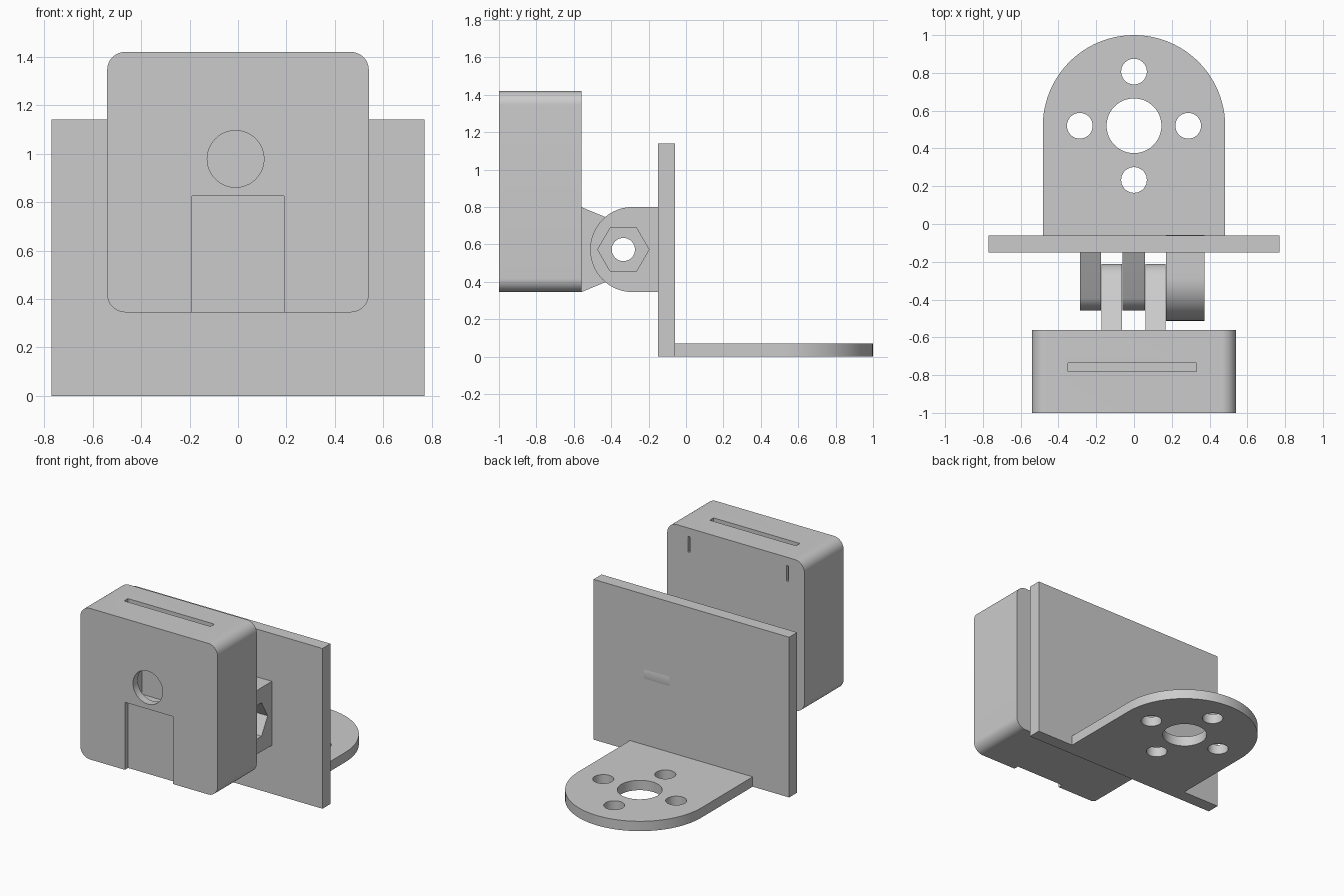
import bpy, bmesh, math
from mathutils import Vector
from mathutils.geometry import convex_hull_2d

if "Cube" in bpy.data.objects:
    bpy.data.objects.remove(bpy.data.objects["Cube"])

MAP = {'x': lambda u, v, w: (w, u, v),
       'y': lambda u, v, w: (u, w, v),
       'z': lambda u, v, w: (u, v, w)}


def circle(u, v, r, n=64):
    return [(u + r * math.cos(2 * math.pi * i / n), v + r * math.sin(2 * math.pi * i / n))
            for i in range(n)]


def rect(u0, u1, v0, v1):
    return [(u0, v0), (u1, v0), (u1, v1), (u0, v1)]


def prism(name, pts, axis, a, b):
    """Extrude the convex outline of pts along an axis from a to b."""
    pts = [Vector(p) for p in pts]
    outline = [pts[i] for i in convex_hull_2d(pts)]
    bm = bmesh.new()
    lo = [bm.verts.new(MAP[axis](p.x, p.y, a)) for p in outline]
    hi = [bm.verts.new(MAP[axis](p.x, p.y, b)) for p in outline]
    bm.faces.new(lo)
    bm.faces.new(hi)
    n = len(outline)
    for i in range(n):
        j = (i + 1) % n
        bm.faces.new((lo[i], lo[j], hi[j], hi[i]))
    bmesh.ops.recalc_face_normals(bm, faces=bm.faces)
    me = bpy.data.meshes.new(name)
    bm.to_mesh(me)
    bm.free()
    ob = bpy.data.objects.new(name, me)
    bpy.context.collection.objects.link(ob)
    return ob


def activate(ob):
    bpy.ops.object.select_all(action='DESELECT')
    ob.select_set(True)
    bpy.context.view_layer.objects.active = ob


def cut(ob, pts, axis, a, b):
    cutter = prism("cutter", pts, axis, a, b)
    mod = ob.modifiers.new("cut", 'BOOLEAN')
    mod.operation, mod.solver, mod.object = 'DIFFERENCE', 'EXACT', cutter
    activate(ob)
    bpy.ops.object.modifier_apply(modifier=mod.name)
    bpy.data.objects.remove(cutter, do_unlink=True)


# Upright plate
prism("upright_plate", rect(-0.77, 0.77, 0, 1.14), 'y', -0.15, -0.06)

# Rounded base flange with a centre bore and four screw holes
base = prism("base_flange", rect(-0.483, 0.483, -0.06, 0.5) + circle(0, 0.517, 0.483, 96),
             'z', 0, 0.07)
cut(base, circle(0, 0.52, 0.145), 'z', -0.1, 0.2)
for dx, dy in ((1, 0), (-1, 0), (0, 1), (0, -1)):
    cut(base, circle(dx * 0.287, 0.52 + dy * 0.287, 0.068, 40), 'z', -0.1, 0.2)

# Hinge: tapered lugs on the plate and on the case, sharing one bolt axis
PY, PZ = -0.335, 0.573
Z0, Z1 = 0.345, 0.80
hinge = []
for name, root, x0, x1 in (("plate_lug_outer", -0.15, -0.285, -0.175),
                           ("plate_lug_inner", -0.15, -0.06, 0.057),
                           ("case_lug_left", -0.56, -0.173, -0.063),
                           ("case_lug_right", -0.56, 0.06, 0.168)):
    hinge.append(prism(name, circle(PY, PZ, 0.124) + [(root, Z0), (root, Z1)], 'x', x0, x1))

# Nut boss with hexagonal pocket
boss = prism("nut_boss", circle(-0.285, PZ, 0.2275, 80) + [(-0.15, Z0), (-0.15, Z1)],
             'x', 0.17, 0.372)
cut(boss, circle(PY, PZ, 0.137, 6), 'x', 0.26, 0.5)
hinge.append(boss)
for ob in hinge:
    cut(ob, circle(PY, PZ, 0.062, 40), 'x', -0.6, 0.6)

# Case with rounded corners
R = 0.075
corners = [p for sx in (-1, 1) for z in (Z0 + R, 1.42 - R)
           for p in circle(sx * (0.54 - R), z, R, 48)]
case = prism("case", corners, 'y', -1.0, -0.56)
cut(case, circle(-0.01, 0.978, 0.117), 'y', -1.1, -0.92)           # lens opening
cut(case, rect(-0.132, 0.112, 0.856, 1.1), 'y', -0.945, -0.89)     # pocket behind lens
cut(case, rect(-0.19, 0.19, 0.2, 0.825), 'y', -1.1, -0.965)        # front recess
cut(case, rect(-0.35, 0.33, -0.78, -0.737), 'z', 0.5, 1.6)         # top slot
for x in (-0.405, 0.37):
    cut(case, rect(x - 0.008, x + 0.008, 1.25, 1.36), 'y', -0.66, -0.4)  # rear slits

for ob in [base, case] + hinge:
    activate(ob)
    bpy.ops.object.shade_smooth_by_angle(angle=math.radians(30))
